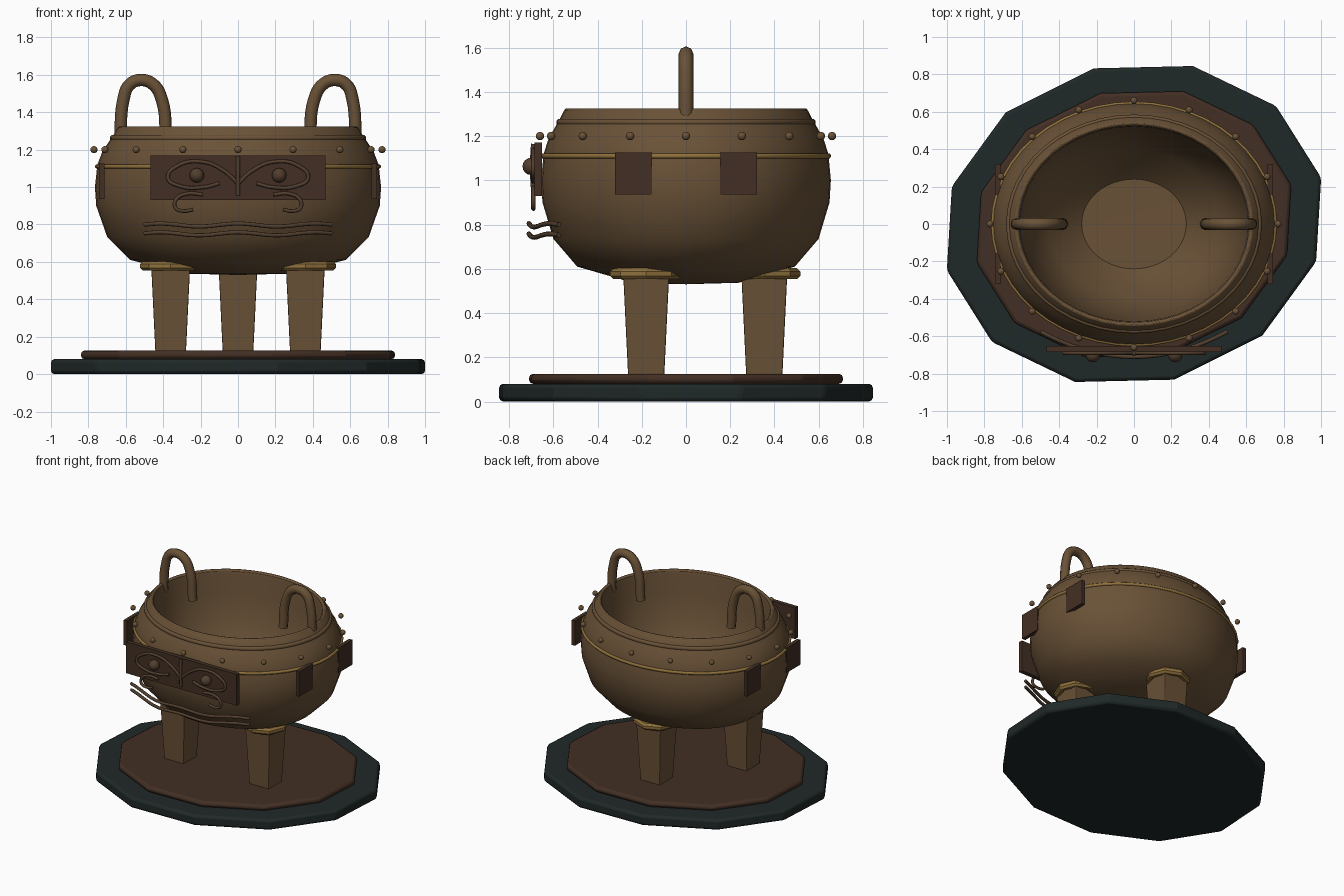
import bpy, bmesh, math
from mathutils import Vector

if "Cube" in bpy.data.objects:
    bpy.data.objects.remove(bpy.data.objects["Cube"])

RY = 0.856  # vessel is oval: y radius / x radius


def material(name, rgb):
    m = bpy.data.materials.new(name)
    m.diffuse_color = (*rgb, 1)
    m.use_nodes = True
    m.node_tree.nodes["Principled BSDF"].inputs["Base Color"].default_value = m.diffuse_color
    return m


BRONZE = material("bronze", (0.142, 0.083, 0.038))
DARK = material("dark_bronze", (0.055, 0.028, 0.017))
TRIM = material("trim_bronze", (0.085, 0.049, 0.027))
GOLD = material("gold", (0.28, 0.165, 0.045))
STONE = material("green_stone", (0.014, 0.022, 0.021))


def finish(bm, name, mat, smooth=None, bevel=0):
    bmesh.ops.recalc_face_normals(bm, faces=bm.faces)
    me = bpy.data.meshes.new(name)
    bm.to_mesh(me)
    bm.free()
    me.materials.append(mat)
    ob = bpy.data.objects.new(name, me)
    bpy.context.collection.objects.link(ob)
    if bevel:
        b = ob.modifiers.new("bevel", 'BEVEL')
        b.width, b.segments = bevel, 2
    if smooth:
        bpy.ops.object.select_all(action='DESELECT')
        ob.select_set(True)
        bpy.context.view_layer.objects.active = ob
        bpy.ops.object.shade_smooth_by_angle(angle=math.radians(smooth))
    return ob


def lathe(name, profile, mat, n=48, closed=False, center=(0, 0), ry=RY, smooth=50):
    """Spin (radius, z) points about a vertical axis into an oval solid."""
    bm = bmesh.new()
    rings = []
    for r, z in profile:
        if r == 0:
            rings.append([bm.verts.new((center[0], center[1], z))] * n)
        else:
            rings.append([bm.verts.new((center[0] + r * math.cos(a), center[1] + ry * r * math.sin(a), z))
                          for a in (math.tau * i / n for i in range(n))])
    pairs = list(zip(rings, rings[1:])) + ([(rings[-1], rings[0])] if closed else [])
    for lo, hi in pairs:
        for i in range(n):
            j = (i + 1) % n
            bm.faces.new(list(dict.fromkeys((lo[i], lo[j], hi[j], hi[i]))))
    return finish(bm, name, mat, smooth)


def hoop(name, major, minor, z, mat, n=48, sides=8, **kw):
    pts = [(major + minor * math.cos(a), z + minor * math.sin(a))
           for a in (math.tau * (i + 0.5) / sides for i in range(sides))]
    return lathe(name, pts, mat, n, closed=True, **kw)


def box(name, c, size, mat, taper=1, bevel=0):
    """Box whose lower end is scaled by taper."""
    bm = bmesh.new()
    bmesh.ops.create_cube(bm, size=1)
    for v in bm.verts:
        k = taper if v.co.z < 0 else 1
        v.co = Vector((c[0] + v.co.x * size[0] * k, c[1] + v.co.y * size[1] * k, c[2] + v.co.z * size[2]))
    return finish(bm, name, mat, bevel=bevel)


def ball(name, c, r, mat):
    bm = bmesh.new()
    bmesh.ops.create_uvsphere(bm, u_segments=12, v_segments=8, radius=r)
    bmesh.ops.translate(bm, verts=bm.verts, vec=c)
    return finish(bm, name, mat, smooth=60)


def tube(name, pts, r, mat):
    cu = bpy.data.curves.new(name, 'CURVE')
    cu.dimensions = '3D'
    cu.bevel_depth, cu.bevel_resolution, cu.resolution_u = r, 2, 6
    cu.use_fill_caps = True
    sp = cu.splines.new('BEZIER')
    sp.bezier_points.add(len(pts) - 1)
    for bp, p in zip(sp.bezier_points, pts):
        bp.co = p
        bp.handle_left_type = bp.handle_right_type = 'AUTO'
    cu.materials.append(mat)
    ob = bpy.data.objects.new(name, cu)
    bpy.context.collection.objects.link(ob)
    return ob


def plate(name, k, z0, z1, mat):
    """Twelve-sided oval slab, slightly skewed."""
    bm = bmesh.new()
    ring = []
    for i in range(12):
        a = math.radians(15 + 30 * i)
        c, s = k * math.cos(a), k * math.sin(a)
        ring.append(bm.verts.new((1.022 * c + 0.052 * s, 0.024 * c + 0.868 * s, z0)))
    face = bm.faces.new(ring)
    top = bmesh.ops.extrude_face_region(bm, geom=[face])['geom']
    bmesh.ops.translate(bm, verts=[g for g in top if isinstance(g, bmesh.types.BMVert)], vec=(0, 0, z1 - z0))
    return finish(bm, name, mat, smooth=25, bevel=0.018)


# Two-step base
plate("stone_base", 1.0, 0, 0.08, STONE)
plate("upper_base", 0.84, 0.08, 0.125, DARK)

# Hollow bowl: outer wall up, over the lip, down the inside to a flat floor
lathe("bowl", [(0, 0.53), (0.28, 0.537), (0.575, 0.61), (0.70, 0.735), (0.758, 0.90), (0.765, 1.0),
               (0.752, 1.12), (0.725, 1.19), (0.695, 1.235), (0.665, 1.28), (0.645, 1.315), (0.63, 1.325),
               (0.615, 1.315), (0.608, 1.285), (0.595, 1.15), (0.55, 0.97), (0.46, 0.79),
               (0.28, 0.635), (0, 0.63)], BRONZE, smooth=35)
hoop("rim_ring", 0.668, 0.017, 1.262, BRONZE)
hoop("lip_ring", 0.63, 0.014, 1.312, BRONZE)
hoop("gold_band", 0.754, 0.012, 1.11, GOLD)

# Rivets around the shoulder
for i in range(16):
    a = math.tau * i / 16
    ball(f"rivet_{i}", (0.77 * math.cos(a), 0.66 * math.sin(a), 1.2), 0.019, BRONZE)

# Three tapered legs with collars
for name, x, y in (("left", -0.36, -0.18), ("right", 0.36, -0.18), ("back", 0, 0.354)):
    box(f"{name}_leg", (x, y, 0.36), (0.21, 0.21, 0.48), BRONZE, taper=0.78, bevel=0.006)
    hoop(f"{name}_leg_collar", 0.138, 0.027, 0.578, GOLD, n=8, sides=8, center=(x, y), ry=1, smooth=30)

# Front mask panel and nose ridge
box("mask_panel", (0, -0.668, 1.05), (0.935, 0.032, 0.24), DARK)
tube("nose_ridge", [(0, -0.69, 0.955), (0, -0.695, 1.06), (0, -0.69, 1.165)], 0.011, TRIM)

for side, s in (("left", -1), ("right", 1)):
    # Handles standing on the lip
    tube(f"{side}_handle", [(s * x, 0, z) for x, z in
                            ((0.63, 1.25), (0.612, 1.47), (0.582, 1.545), (0.525, 1.572), (0.455, 1.55),
                             (0.408, 1.47), (0.383, 1.25))], 0.033, BRONZE)
    # Side panels
    for end, t in (("front", -1), ("back", 1)):
        box(f"{side}_{end}_side_panel", (s * 0.729, t * 0.238, 1.03), (0.028, 0.168, 0.19), DARK)
    # Mask eyes, eye outline and curled jaw
    ball(f"{side}_eye", (s * 0.22, -0.70, 1.063), 0.039, TRIM)
    tube(f"{side}_eye_outline", [(s * x, -0.69, z) for x, z in
                                 ((0, 1.02), (0.08, 1.09), (0.19, 1.135), (0.32, 1.115), (0.375, 1.05),
                                  (0.31, 1.005), (0.18, 1.0), (0.10, 1.02))], 0.01, TRIM)
    tube(f"{side}_jaw_curl", [(s * x, -0.69, z) for x, z in
                              ((0.19, 0.96), (0.27, 0.965), (0.33, 0.935), (0.335, 0.89), (0.29, 0.872),
                               (0.24, 0.88))], 0.01, TRIM)

# Wavy strands below the mask
for i, z in enumerate((0.797, 0.75)):
    pts = []
    for k in range(-6, 7):
        x = 0.5 * k / 6
        pts.append((x, -0.71 + 0.135 * (x / 0.5) ** 2, z + 0.008 * math.cos(k * math.pi / 2.5)))
    tube(f"wave_strand_{i}", pts, 0.011, TRIM)
